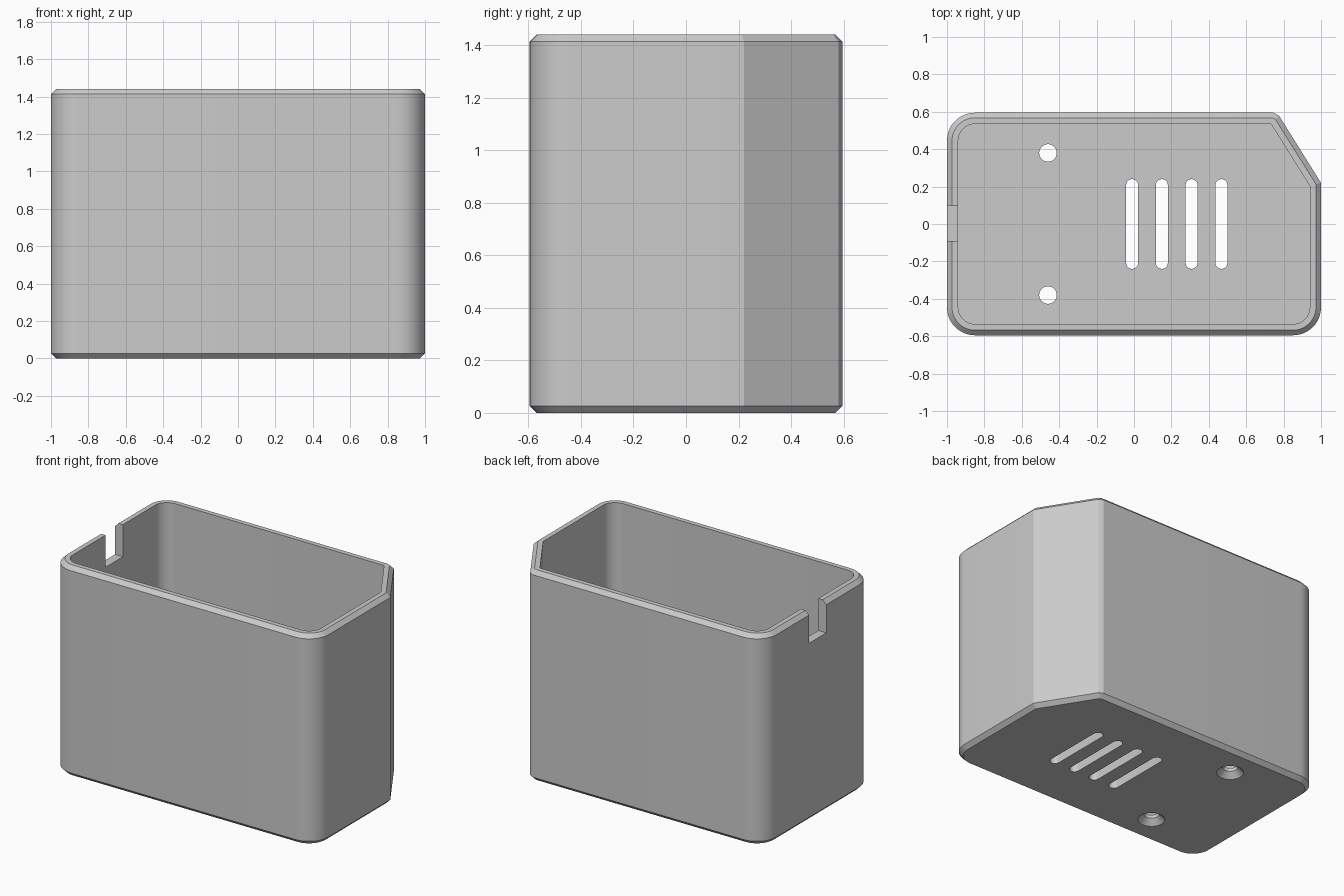
import bpy, bmesh, math
from mathutils import Vector

if "Cube" in bpy.data.objects:
    bpy.data.objects.remove(bpy.data.objects["Cube"], do_unlink=True)

X, Y, H = 1.0, 0.595, 1.44          # half length, half width, height
R, WALL, FLOOR, EDGE = 0.15, 0.06, 0.06, 0.027

grey = bpy.data.materials.new("grey_plastic")
grey.use_nodes = True
GREY = (0.6, 0.6, 0.6, 1)
grey.diffuse_color = GREY
grey.node_tree.nodes["Principled BSDF"].inputs["Base Color"].default_value = GREY


def arc(cx, cy, r, start, end, steps=12):
    return [Vector((cx + r * math.cos(a), cy + r * math.sin(a)))
            for a in (math.radians(start + (end - start) * i / steps)
                      for i in range(steps + 1))]


def inset(points, d):
    """Shrink a counter-clockwise outline by d with mitred corners."""
    out = []
    for i, p in enumerate(points):
        a = (p - points[i - 1]).normalized()
        b = (points[(i + 1) % len(points)] - p).normalized()
        n1, n2 = Vector((-a.y, a.x)), Vector((-b.y, b.x))
        out.append(p + (n1 + n2) * d / (1 + n1.dot(n2)))
    return out


def loft(name, layers):
    """Closed solid through (outline, z) layers, capped at both ends."""
    bm = bmesh.new()
    rings = [[bm.verts.new((p.x, p.y, z)) for p in pts] for pts, z in layers]
    for lo, hi in zip(rings, rings[1:]):
        for i in range(len(lo)):
            bm.faces.new((lo[i - 1], lo[i], hi[i], hi[i - 1]))
    bm.faces.new(rings[0][::-1])
    bm.faces.new(rings[-1])
    bmesh.ops.recalc_face_normals(bm, faces=bm.faces)
    mesh = bpy.data.meshes.new(name)
    bm.to_mesh(mesh)
    bm.free()
    obj = bpy.data.objects.new(name, mesh)
    bpy.context.collection.objects.link(obj)
    mesh.materials.append(grey)
    return obj


# Outline: three rounded corners and one cut corner
outline = (arc(-X + R, -Y + R, R, 180, 270) + arc(X - R, -Y + R, R, 270, 360)
           + [Vector((X, 0.22)), Vector((0.775, 0.58)), Vector((0.745, Y))]
           + arc(-X + R, Y - R, R, 90, 180))
rim, inner = inset(outline, EDGE), inset(outline, WALL)

# Open box with bevelled outer edges
box = loft("open_box", [(rim, 0), (outline, EDGE), (outline, H - EDGE),
                        (rim, H), (inner, H), (inner, FLOOR)])

# Cutters: vent slots, countersunk screw holes, cable notch
cutters = []
for i in range(4):
    x, r, end = -0.01 + 0.159 * i, 0.032, 0.24 - 0.032
    slot = arc(x, end, r, 0, 180) + arc(x, -end, r, 180, 360)
    cutters.append(loft("vent_slot_cutter", [(slot, -0.1), (slot, 0.2)]))
for y in (-0.38, 0.38):
    def ring(r):
        return arc(-0.46, y, r, 0, 360, 32)[:-1]
    cutters.append(loft("screw_hole_cutter", [(ring(0.104), -0.02), (ring(0.047), 0.037),
                                              (ring(0.047), 0.2)]))
notch = [Vector(p) for p in ((-1.1, -0.09), (-0.9, -0.09), (-0.9, 0.097), (-1.1, 0.097))]
cutters.append(loft("cable_notch_cutter", [(notch, 1.22), (notch, 1.6)]))

bpy.ops.object.select_all(action='DESELECT')
bpy.context.view_layer.objects.active = box
box.select_set(True)
for c in cutters:
    c.hide_render = True
    mod = box.modifiers.new("cut", 'BOOLEAN')
    mod.operation, mod.solver, mod.object = 'DIFFERENCE', 'EXACT', c
    bpy.ops.object.modifier_apply(modifier=mod.name)
    bpy.data.objects.remove(c, do_unlink=True)

bpy.ops.object.shade_smooth_by_angle(angle=math.radians(20))
